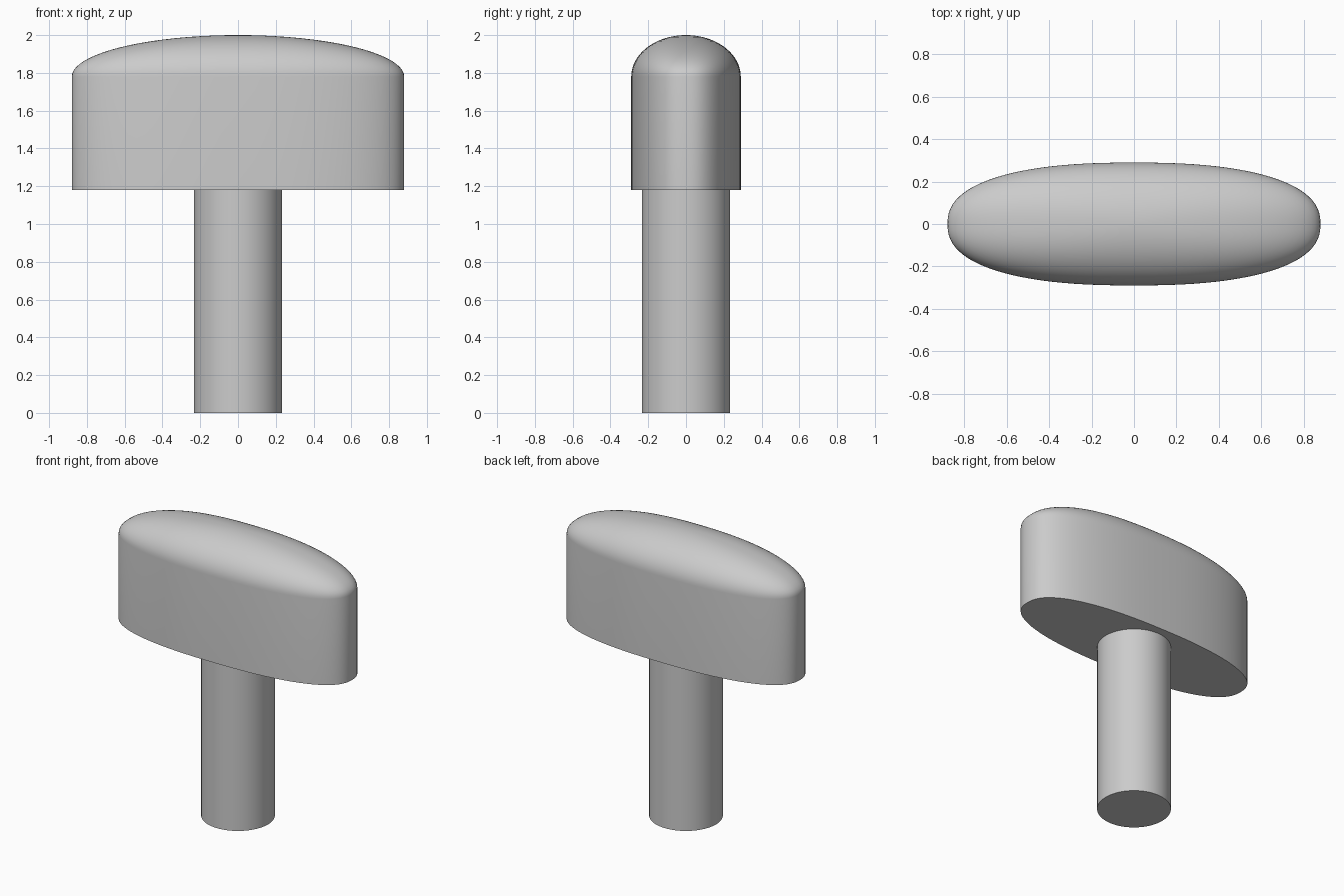
import bpy, bmesh, math

cube = bpy.data.objects.get("Cube")
if cube:
    bpy.data.objects.remove(cube, do_unlink=True)

grey = bpy.data.materials.new("plain grey")
grey.use_nodes = True
colour = (0.6, 0.6, 0.6, 1)
grey.diffuse_color = colour
grey.node_tree.nodes["Principled BSDF"].inputs["Base Color"].default_value = colour

SIDES = 96


def outline(half_x, half_y, power):
    """Closed superellipse outline; power 2 gives a plain ellipse."""
    points = []
    for i in range(SIDES):
        a = 2 * math.pi * i / SIDES
        c, s = math.cos(a), math.sin(a)
        points.append((math.copysign(abs(c) ** (2 / power), c) * half_x,
                       math.copysign(abs(s) ** (2 / power), s) * half_y))
    return points


def loft(name, section, levels):
    """Stack scaled copies of a section; a level of scale 0 closes to a point."""
    bm = bmesh.new()
    rings = []
    for scale, z in levels:
        if scale < 0.001:
            rings.append([bm.verts.new((0, 0, z))] * SIDES)
        else:
            rings.append([bm.verts.new((x * scale, y * scale, z)) for x, y in section])
    for low, high in zip(rings, rings[1:]):
        for i in range(SIDES):
            j = (i + 1) % SIDES
            corners = [low[i], low[j], high[j], high[i]]
            bm.faces.new(list(dict.fromkeys(corners)))
    bm.faces.new(rings[0][::-1])
    if rings[-1][0] is not rings[-1][1]:
        bm.faces.new(rings[-1])
    mesh = bpy.data.meshes.new(name)
    bm.to_mesh(mesh)
    bm.free()
    mesh.materials.append(grey)
    obj = bpy.data.objects.new(name, mesh)
    bpy.context.collection.objects.link(obj)
    bpy.ops.object.select_all(action="DESELECT")
    obj.select_set(True)
    bpy.context.view_layer.objects.active = obj
    bpy.ops.object.shade_smooth_by_angle(angle=math.radians(35))
    return obj


# Round stem
loft("stem", outline(0.233, 0.233, 2), [(1, 0), (1, 1.18)])

# Oblong head: straight wall with an elliptical dome on top
STEPS = 20
dome = [(math.cos(t), 1.78 + 0.22 * math.sin(t))
        for t in (math.pi / 2 * k / STEPS for k in range(STEPS + 1))]
loft("head", outline(0.88, 0.29, 2.4), [(1, 1.18)] + dome)
